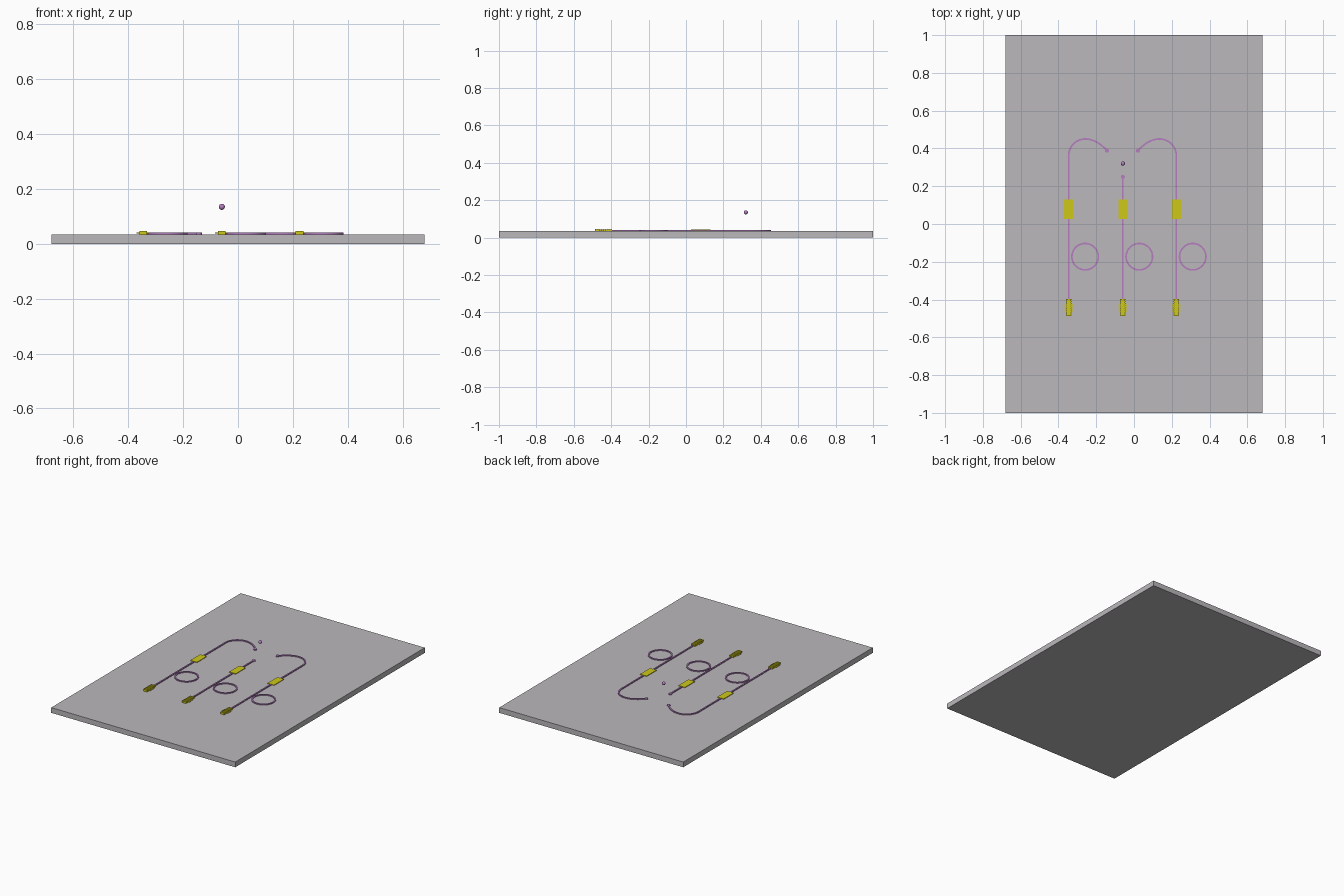
import bpy, bmesh, math
from mathutils import Vector

cube = bpy.data.objects.get("Cube")
if cube:
    bpy.data.objects.remove(cube, do_unlink=True)


def material(name, rgb):
    m = bpy.data.materials.new(name)
    m.use_nodes = True
    m.diffuse_color = (*rgb, 1)
    m.node_tree.nodes["Principled BSDF"].inputs["Base Color"].default_value = (*rgb, 1)
    return m


GREY = material("light grey", (0.5, 0.48, 0.5))
PURPLE = material("violet", (0.46, 0.21, 0.53))
GOLD = material("yellow gold", (0.62, 0.58, 0.01))

TOP = 0.035          # upper surface of the slab
GUIDE_TOP = 0.041    # upper surface of the channels
WIDTH = 0.009


def finish(bm, name, mat):
    bmesh.ops.recalc_face_normals(bm, faces=bm.faces)
    me = bpy.data.meshes.new(name)
    bm.to_mesh(me)
    bm.free()
    me.materials.append(mat)
    ob = bpy.data.objects.new(name, me)
    bpy.context.collection.objects.link(ob)
    return ob


def add_box(bm, x, y, w, d, z0, z1):
    verts = bmesh.ops.create_cube(bm, size=1)["verts"]
    bmesh.ops.scale(bm, vec=(w, d, z1 - z0), verts=verts)
    bmesh.ops.translate(bm, vec=(x, y, (z0 + z1) / 2), verts=verts)


def channel(name, path, closed=False, width=WIDTH):
    """Rectangular strip swept along a flat path."""
    bm = bmesh.new()
    n = len(path)
    rows = []
    for i, p in enumerate(path):
        a = path[(i - 1) % n] if closed else path[max(i - 1, 0)]
        b = path[(i + 1) % n] if closed else path[min(i + 1, n - 1)]
        t = (b - a).normalized()
        side = Vector((-t.y, t.x)) * width / 2
        rows.append([bm.verts.new((*(p + side * s), z)) for s, z in
                     ((1, TOP), (-1, TOP), (-1, GUIDE_TOP), (1, GUIDE_TOP))])
    for i in range(n if closed else n - 1):
        r, q = rows[i], rows[(i + 1) % n]
        for k in range(4):
            j = (k + 1) % 4
            bm.faces.new((r[k], r[j], q[j], q[k]))
    if not closed:
        bm.faces.new(rows[0])
        bm.faces.new(rows[-1])
    return finish(bm, name, PURPLE)


def tip(name, p):
    """Small round end pad of a channel."""
    bm = bmesh.new()
    verts = bmesh.ops.create_cone(bm, cap_ends=True, segments=16, radius1=0.011,
                                  radius2=0.011, depth=GUIDE_TOP - TOP)["verts"]
    bmesh.ops.translate(bm, vec=(p.x, p.y, (GUIDE_TOP + TOP) / 2), verts=verts)
    finish(bm, name, PURPLE)


def hook(x, side):
    """Straight run, quarter turn, then a gentle descent to the tip."""
    path = [Vector((x, -0.4)), Vector((x, 0.1))]
    r = 0.088
    for i in range(17):
        a = math.pi / 2 * i / 16
        path.append(Vector((x + side * r * (1 - math.cos(a)), 0.362 + r * math.sin(a))))
    p0 = path[-1]
    p1, p2 = p0 + Vector((side * 0.06, 0)), p0 + Vector((side * 0.115, -0.062))
    for i in range(1, 13):
        t = i / 12
        path.append(p0 * (1 - t) ** 2 + p1 * 2 * t * (1 - t) + p2 * t * t)
    return path


# Slab
bm = bmesh.new()
add_box(bm, 0, 0, 1.36, 2, 0, TOP)
finish(bm, "base_slab", GREY)

lanes = {"right": (-0.346, 1), "middle": (-0.059, 0), "left": (0.224, -1)}
for label, (x, side) in lanes.items():
    # Channel with its rounded tip
    path = hook(x, side) if side else [Vector((x, -0.4)), Vector((x, 0.25))]
    channel(label + "_channel", path)
    tip(label + "_channel_tip", path[-1])

    # Ring beside the channel
    centre = Vector((x + 0.087, -0.173))
    ring = [centre + 0.07 * Vector((math.cos(a), math.sin(a)))
            for a in (math.tau * i / 48 for i in range(48))]
    channel(label + "_ring", ring, closed=True)

    # Contact plate over the channel
    bm = bmesh.new()
    add_box(bm, x, 0.078, 0.048, 0.104, GUIDE_TOP - 0.003, GUIDE_TOP + 0.001)
    finish(bm, label + "_contact_plate", GOLD)

    # Grating at the front end: raised bars over a low wide foot
    bm = bmesh.new()
    add_box(bm, x, -0.441, 0.024, 0.09, TOP, 0.043)
    for i in range(9):
        add_box(bm, x, -0.4 - i * 0.0103, 0.028, 0.006, TOP, 0.047)
    for i in range(4):
        add_box(bm, x, -0.43 - i * 0.0103, 0.046, 0.006, 0.037, 0.041)
    finish(bm, label + "_grating", GOLD)

# Floating bead
bm = bmesh.new()
verts = bmesh.ops.create_uvsphere(bm, u_segments=24, v_segments=12, radius=0.011)["verts"]
bmesh.ops.translate(bm, vec=(-0.059, 0.32, 0.135), verts=verts)
for f in bm.faces:
    f.smooth = True
finish(bm, "floating_bead", PURPLE)
